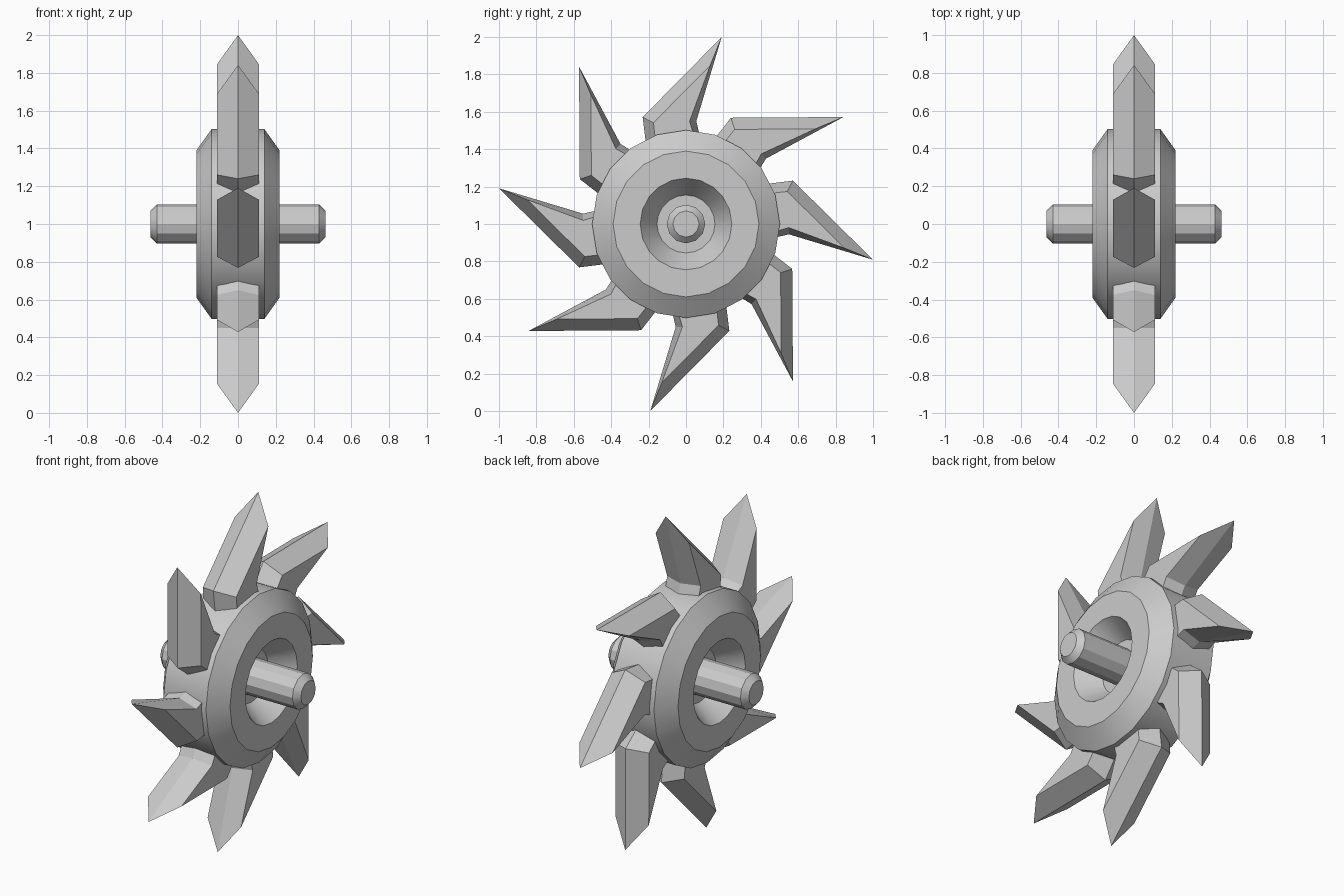
import bpy, bmesh, math
from mathutils import Matrix

if "Cube" in bpy.data.objects:
    bpy.data.objects.remove(bpy.data.objects["Cube"])

CENTRE = Matrix.Translation((0, 0, 1))


def finish(name, bm, angle=None):
    bmesh.ops.recalc_face_normals(bm, faces=bm.faces)
    me = bpy.data.meshes.new(name)
    bm.to_mesh(me)
    bm.free()
    ob = bpy.data.objects.new(name, me)
    bpy.context.collection.objects.link(ob)
    if angle:
        bpy.ops.object.select_all(action='DESELECT')
        ob.select_set(True)
        bpy.context.view_layer.objects.active = ob
        bpy.ops.object.shade_smooth_by_angle(angle=math.radians(angle))
    return ob


def lathe(name, half, sides):
    """Revolve a mirrored (x, radius) profile about the x axle line."""
    profile = half + [(-x, r) for x, r in reversed(half)]
    bm = bmesh.new()
    rings = []
    for i in range(sides):
        a = 2 * math.pi * i / sides
        rings.append([bm.verts.new((x, r * math.sin(a), 1 + r * math.cos(a)))
                      for x, r in profile])
    for i in range(sides):
        p, q = rings[i], rings[(i + 1) % sides]
        for j in range(len(profile) - 1):
            bm.faces.new((p[j], p[j + 1], q[j + 1], q[j]))
    bm.faces.new([r[0] for r in rings])
    bm.faces.new([r[-1] for r in rings])
    return finish(name, bm, 28)


# Hub disc: recess floor, dished wall, flat face, chamfer, rim
lathe("hub_disc", [(0.09, 0.06), (0.09, 0.155), (0.22, 0.245),
                   (0.22, 0.39), (0.14, 0.502)], 20)

# Axle with chamfered ends
lathe("axle", [(0.463, 0.07), (0.43, 0.103)], 12)

# Blade outlines as (y, z) about the centre: sharp ridge, and inset flat sides
RIDGE = [(-0.572, 0.842), (-0.568, 0.24), (-0.40, 0.11),
         (-0.24, 0.36), (-0.35, 0.428)]
FLAT = [(-0.508, 0.69), (-0.506, 0.26), (-0.38, 0.16),
        (-0.26, 0.34), (-0.375, 0.402)]


def blade(name, turn):
    bm = bmesh.new()
    ridge = [bm.verts.new((0, y, z)) for y, z in RIDGE]
    for s in (-1, 1):
        flat = [bm.verts.new((s * 0.11, y, z)) for y, z in FLAT]
        bm.faces.new(flat)
        for i in range(5):
            j = (i + 1) % 5
            bm.faces.new((ridge[i], ridge[j], flat[j], flat[i]))
    bm.transform(CENTRE @ Matrix.Rotation(turn, 4, 'X'))
    finish(name, bm)


# Eight swept blades around the rim
for k in range(8):
    blade(f"blade_{k + 1}", k * math.pi / 4)
